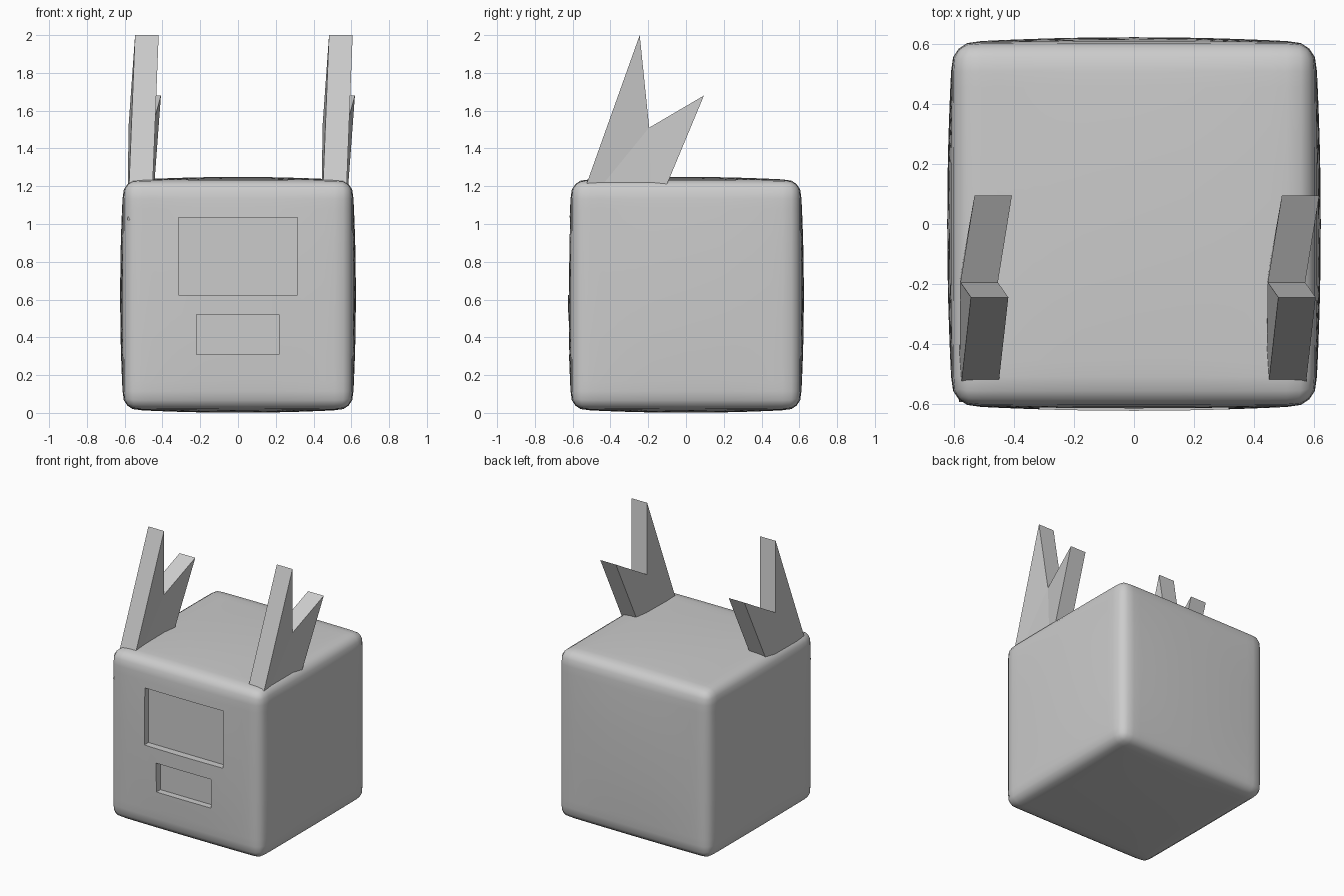
import bpy, bmesh
from mathutils import Vector

if "Cube" in bpy.data.objects:
    bpy.data.objects.remove(bpy.data.objects["Cube"])


def make_object(name, bm):
    bmesh.ops.recalc_face_normals(bm, faces=bm.faces)
    mesh = bpy.data.meshes.new(name)
    bm.to_mesh(mesh)
    bm.free()
    obj = bpy.data.objects.new(name, mesh)
    bpy.context.collection.objects.link(obj)
    return obj


def activate(obj):
    bpy.ops.object.select_all(action='DESELECT')
    obj.select_set(True)
    bpy.context.view_layer.objects.active = obj


# Body: rounded cube with gently bulging faces
HALF, ROUND, BULGE = 0.606, 0.12, 0.03
bm = bmesh.new()
bmesh.ops.create_cube(bm, size=2)
bmesh.ops.subdivide_edges(bm, edges=bm.edges[:], cuts=15, use_grid_fill=True)
for v in bm.verts:
    # crowd the grid towards the edges, then round them
    p = Vector([(1 if c > 0 else -1) * abs(c) ** 0.6 for c in v.co])
    core = Vector([max(ROUND - 1, min(1 - ROUND, c)) for c in p])
    p = core + (p - core).normalized() * ROUND
    f = [1 - c * c for c in p]
    v.co = Vector((p.x * (1 + BULGE * f[1] * f[2]),
                   p.y * (1 + BULGE * f[0] * f[2]),
                   p.z * (1 + BULGE * f[0] * f[1]))) * HALF + Vector((0, 0, 0.625))
body = make_object("body", bm)


# Rectangular recesses in the front face
def cut_recess(x0, x1, z0, z1, floor_y=-0.572):
    bm = bmesh.new()
    bmesh.ops.create_cube(bm, size=1)
    for v in bm.verts:
        v.co = (x1 if v.co.x > 0 else x0,
                floor_y if v.co.y > 0 else -0.8,
                z1 if v.co.z > 0 else z0)
    cutter = make_object("recess_cutter", bm)
    cutter.hide_render = True
    mod = body.modifiers.new("recess", 'BOOLEAN')
    mod.operation = 'DIFFERENCE'
    mod.solver = 'EXACT'
    mod.object = cutter
    activate(body)
    bpy.ops.object.modifier_apply(modifier=mod.name)
    bpy.data.objects.remove(cutter)


cut_recess(-0.315, 0.315, 0.625, 1.035)
cut_recess(-0.22, 0.217, 0.31, 0.52)
activate(body)
bpy.ops.object.shade_smooth_by_angle(angle=0.6)


# Forked ears: front base, tall tip, valley, short tip, back base (left side)
EAR = [(-0.584, -0.595, 1.02), (-0.545, -0.245, 2.0), (-0.58, -0.195, 1.51),
       (-0.533, 0.095, 1.68), (-0.582, -0.18, 1.02)]
THICK = 0.125


def make_ear(name, shift):
    bm = bmesh.new()
    left = [bm.verts.new((x + shift, y, z)) for x, y, z in EAR]
    right = [bm.verts.new((x + shift + THICK, y, z)) for x, y, z in EAR]
    for side in (left, right):
        for tri in ((0, 1, 2), (0, 2, 4), (2, 3, 4)):
            bm.faces.new([side[i] for i in tri])
    for i in range(5):
        j = (i + 1) % 5
        bm.faces.new((left[i], left[j], right[j], right[i]))
    return make_object(name, bm)


make_ear("left_ear", 0.0)
make_ear("right_ear", 1.027)
